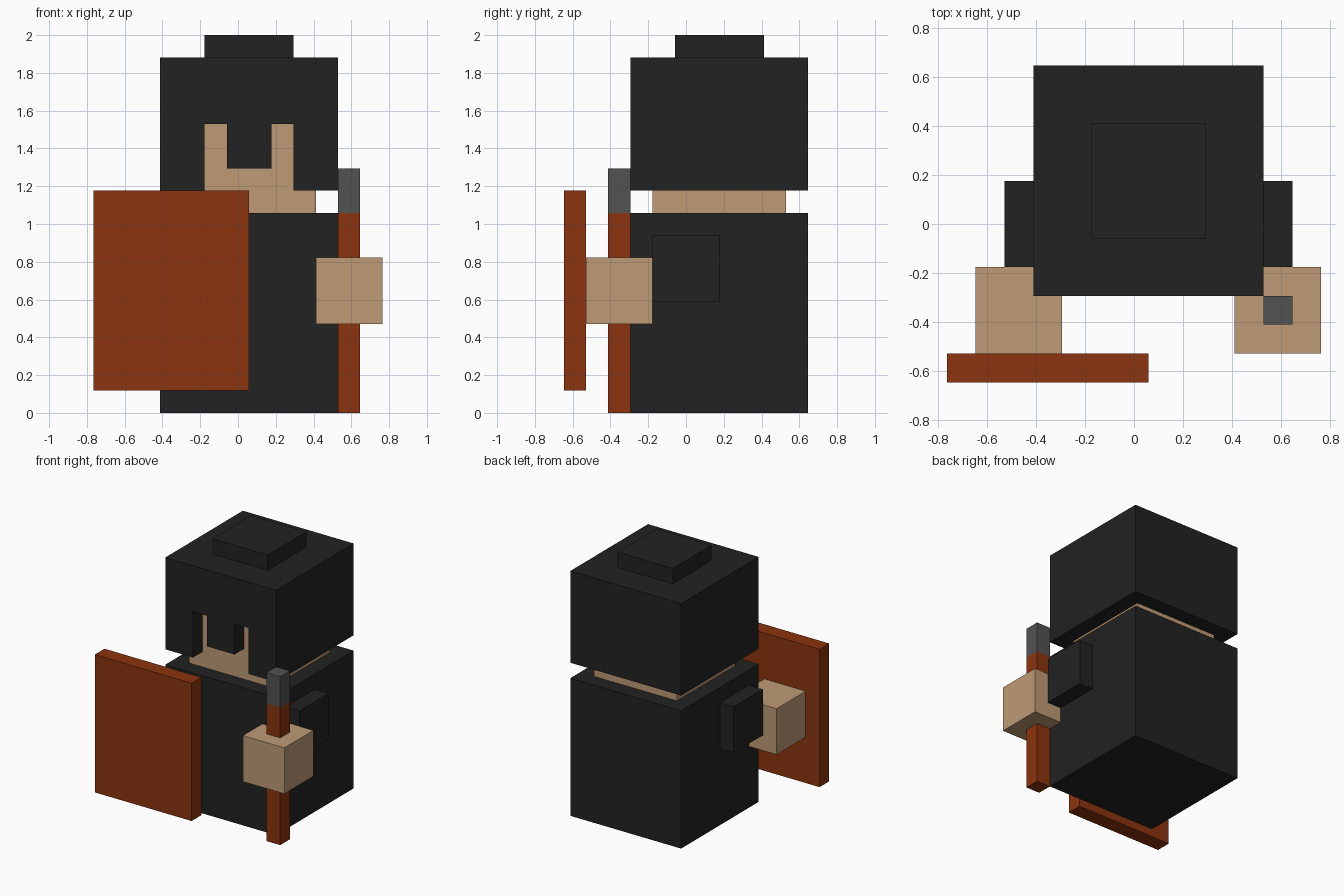
import bpy, bmesh
from mathutils import Vector

cube = bpy.data.objects.get("Cube")
if cube:
    bpy.data.objects.remove(cube, do_unlink=True)

U = 2 / 17      # one block of the grid the figure is built on
MID = 0.5       # the body's own centre line in x, in blocks


def material(name, rgb):
    m = bpy.data.materials.new(name)
    m.use_nodes = True
    m.diffuse_color = (*rgb, 1)
    bsdf = next(n for n in m.node_tree.nodes if n.type == 'BSDF_PRINCIPLED')
    bsdf.inputs["Base Color"].default_value = (*rgb, 1)
    bsdf.inputs["Roughness"].default_value = 0.9
    return m


BLACK = material("black armour", (0.016, 0.016, 0.016))
SKIN = material("tan skin", (0.521, 0.328, 0.181))
WOOD = material("red brown wood", (0.258, 0.033, 0.0044))
METAL = material("grey metal", (0.085, 0.085, 0.085))


def finish(name, bm, mat):
    bmesh.ops.recalc_face_normals(bm, faces=bm.faces)
    me = bpy.data.meshes.new(name)
    bm.to_mesh(me)
    bm.free()
    me.materials.append(mat)
    ob = bpy.data.objects.new(name, me)
    bpy.context.collection.objects.link(ob)
    return ob


def box(name, x, y, z, mat):
    """Box between (min, max) pairs given in blocks."""
    bm = bmesh.new()
    bmesh.ops.create_cube(bm, size=1)
    for v in bm.verts:
        v.co = Vector([U * (r[0] if c < 0 else r[1]) for c, r in zip(v.co, (x, y, z))])
    return finish(name, bm, mat)


def plate(name, outline, y, mat):
    """Outline in x and z, extruded along y, in blocks."""
    bm = bmesh.new()
    face = bm.faces.new([bm.verts.new((px * U, y[0] * U, pz * U)) for px, pz in outline])
    ext = bmesh.ops.extrude_face_region(bm, geom=[face])["geom"]
    verts = [g for g in ext if isinstance(g, bmesh.types.BMVert)]
    bmesh.ops.translate(bm, verts=verts, vec=(0, (y[1] - y[0]) * U, 0))
    return finish(name, bm, mat)


# Body and head
box("body", (-3.5, 4.5), (-2.5, 5.5), (0, 9), BLACK)
box("head", (-2.5, 3.5), (-1.5, 4.5), (9, 15), SKIN)

# Helmet: front with eye slots and nose guard, then a hood around the head
half = [(4, 16), (4, 10), (2, 10), (2, 13), (1, 13), (1, 11)]
front = [(MID + a, z) for a, z in half] + [(MID - a, z) for a, z in reversed(half)]
plate("helmet_front", front, (-2.5, -1.5), BLACK)
hood = [(4, 10), (4, 16)], [(3, 15), (3, 10)]
arch = ([(MID + a, z) for a, z in hood[0]] + [(MID - a, z) for a, z in reversed(hood[0])]
        + [(MID - a, z) for a, z in reversed(hood[1])] + [(MID + a, z) for a, z in hood[1]])
plate("helmet_hood", arch, (-1.5, 4.5), BLACK)
box("helmet_back", (-3.5, 4.5), (4.5, 5.5), (10, 16), BLACK)
box("helmet_cap", (-1.5, 2.5), (-0.5, 3.5), (16, 17), BLACK)

# Arms and hands, mirrored about the body's centre line
for side, s in (("left", 1), ("right", -1)):
    def span(a, b):
        return sorted((MID + s * a, MID + s * b))
    box(side + "_arm", span(4, 5), (-1.5, 1.5), (5, 8), BLACK)
    box(side + "_hand", span(3, 6), (-4.5, -1.5), (4, 7), SKIN)

# Shield in the right hand, spear in the left
box("shield", (-6.5, 0.5), (-5.5, -4.5), (1, 10), WOOD)
box("spear_shaft", (4.5, 5.5), (-3.5, -2.5), (0, 9), WOOD)
box("spear_tip", (4.5, 5.5), (-3.5, -2.5), (9, 11), METAL)
